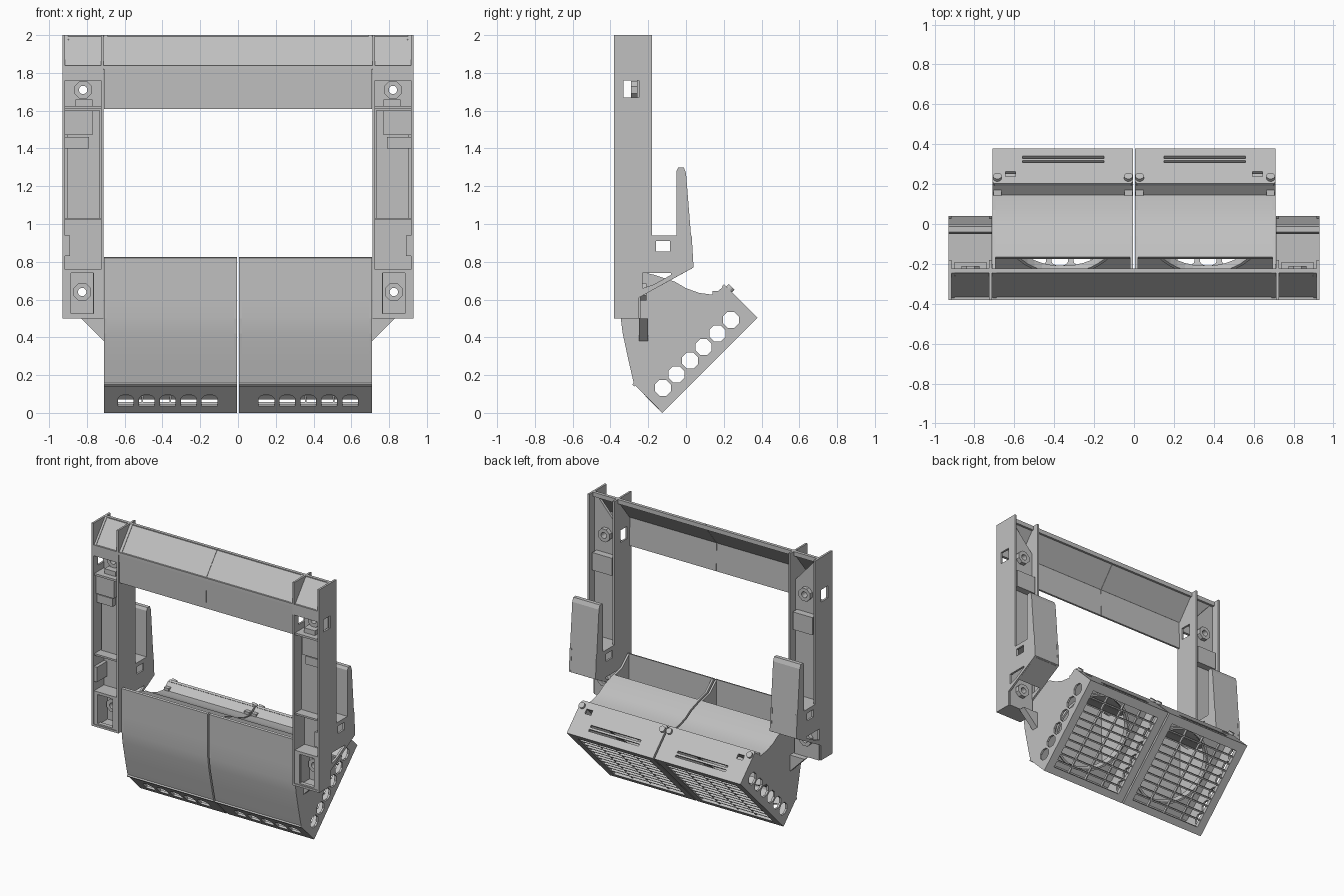
import bpy, bmesh, math
from mathutils import Vector, Matrix

cube = bpy.data.objects.get("Cube")
if cube:
    bpy.data.objects.remove(cube)

grey = bpy.data.materials.new("plain_grey")
grey.use_nodes = True
COLOUR = (0.53, 0.53, 0.53, 1)
grey.diffuse_color = COLOUR
next(n for n in grey.node_tree.nodes if n.type == 'BSDF_PRINCIPLED').inputs["Base Color"].default_value = COLOUR

X, Y, Z = Vector((1, 0, 0)), Vector((0, 1, 0)), Vector((0, 0, 1))
U = (Y + Z).normalized()       # along the tilted grille, front to back
V = (Z - Y).normalized()       # from the grille into the hood
CORNER = Vector((0, -0.125, 0))
SIZE = 0.7


def plate(name, loops, origin, ax, ay, t, smooth=False):
    """Flat outline with holes, thickened along ax x ay and mirrored in x."""
    curve = bpy.data.curves.new(name, 'CURVE')
    curve.dimensions, curve.fill_mode, curve.extrude = '2D', 'BOTH', abs(t) / 2
    for loop in loops:
        s = curve.splines.new('POLY')
        s.points.add(len(loop) - 1)
        for p, (a, b) in zip(s.points, loop):
            p.co = (a, b, 0, 1)
        s.use_cyclic_u = True
    temp = bpy.data.objects.new(name + "_outline", curve)
    bpy.context.collection.objects.link(temp)
    graph = bpy.context.evaluated_depsgraph_get()
    mesh = bpy.data.meshes.new_from_object(temp.evaluated_get(graph))
    bpy.data.objects.remove(temp)
    bpy.data.curves.remove(curve)
    n = ax.cross(ay)
    frame = Matrix((ax, ay, n)).transposed().to_4x4()
    mesh.transform(Matrix.Translation(Vector(origin) + n * t / 2) @ frame)
    bm = bmesh.new()
    bm.from_mesh(mesh)
    bmesh.ops.remove_doubles(bm, verts=bm.verts, dist=0.0001)
    bmesh.ops.recalc_face_normals(bm, faces=bm.faces)
    bm.to_mesh(mesh)
    bm.free()
    mesh.name = name
    mesh.materials.clear()
    mesh.materials.append(grey)
    ob = bpy.data.objects.new(name, mesh)
    bpy.context.collection.objects.link(ob)
    if smooth:
        bpy.ops.object.select_all(action='DESELECT')
        ob.select_set(True)
        bpy.context.view_layer.objects.active = ob
        bpy.ops.object.shade_smooth_by_angle(angle=math.radians(20))
    else:
        mesh.shade_flat()
    ob.modifiers.new("both_sides", 'MIRROR').use_clip = False
    return ob


def rect(a0, a1, b0, b1):
    return [(a0, b0), (a1, b0), (a1, b1), (a0, b1)]


def ring(a, b, r, n=24):
    return [(a + r * math.cos(math.tau * (i + .5) / n), b + r * math.sin(math.tau * (i + .5) / n)) for i in range(n)]


def side(name, loops, x0, x1, smooth=False):
    return plate(name, loops, (x0, 0, 0), Y, Z, x1 - x0, smooth)


def front(name, loops, y_back, t):
    return plate(name, loops, (0, y_back, 0), X, Z, t)


def box(name, x0, x1, y0, y1, z0, z1):
    return side(name, [rect(y0, y1, z0, z1)], x0, x1)


def sheet(name, pts, offset, x0, x1, smooth=False):
    inner = [(a + offset[0], b + offset[1]) for a, b in reversed(pts)]
    return side(name, [pts + inner], x0, x1, smooth)


# Post side walls with the arm bracket and its windows
wall = [(-.38, .5), (-.25, .5), (-.25, .61), (.04, .77), (.03, .94),
        (-.18, .94), (-.18, 2), (-.38, 2)]
windows = [rect(-.33, -.25, 1.67, 1.76), rect(-.16, -.085, .855, .91),
           [(-.23, .66), (-.17, .68), (-.08, .73), (-.08, .74), (-.23, .74)]]
side("post_outer_wall", [wall] + windows, .915, .93)
side("post_inner_wall", [wall] + windows, .712, .726)

# Upright fin, shelf and sloping floor of the bracket
side("rear_fin", [[(-.05, .73), (.04, .77), (0, 1.27), (-.012, 1.3), (-.04, 1.3), (-.05, 1.28)]], .712, .93)
box("bracket_shelf", .72, .92, -.24, -.04, .925, .94)
sheet("bracket_floor", [(-.15, .665), (.03, .764)], (0, .015), .72, .92)

# Post web with screw holes and washers
web = [(.72, .5), (.92, .5), (.92, 1.98), (.9, 1.98), (.72, 1.78)]
HOLES = [(.82, 1.71), (.825, .64)]
front("post_web", [web] + [ring(a, b, .022) for a, b in HOLES], -.24, .02)
for label, (a, b) in zip(("upper", "lower"), HOLES):
    for place, y in (("front", -.26), ("rear", -.21)):
        front(f"{label}_{place}_washer", [ring(a, b, .05, 8), ring(a, b, .022)], y, .03)

# Fittings inside the post channel
box("channel_pad", .73, .905, -.3, -.25, 1.03, 1.6)
box("channel_block", .77, .92, -.35, -.29, 1.47, 1.6)
box("channel_tab", .79, .92, -.34, -.29, 1.4, 1.46)
box("channel_ledge", .72, .92, -.37, -.25, 1.02, 1.033)
box("upper_ledge", .72, .92, -.37, -.25, 1.61, 1.625)
box("upper_socket", .77, .86, -.33, -.25, 1.625, 1.66)
box("upper_rim", .72, .92, -.38, -.36, 1.76, 1.83)
box("corner_stop", .89, .92, -.375, -.25, .83, .94)
box("rear_block", .74, .9, -.24, -.19, 1.44, 1.57)

# Lower post housing
front("lower_housing", [rect(.72, .92, .5, .76), rect(.765, .885, .525, .74)], -.345, .03)
box("housing_top", .72, .92, -.375, -.25, .745, .76)
box("housing_base", .72, .92, -.38, -.25, .5, .515)
for name, x in (("inner_rib", .755), ("outer_rib", .885)):
    box("housing_" + name, x, x + .012, -.36, -.25, .51, .75)
front("housing_gusset", [[(.7, .37), (.83, .5), (.7, .5)]], -.2, .05)

# Top beam: sloped cap over a vertical apron, running across the posts
sheet("beam_cap", [(-.24, 2), (-.375, 1.83)], (.018, -.012), .001, .92)
sheet("beam_apron", [(-.375, 1.835), (-.368, 1.61)], (.015, 0), .001, .71)
box("beam_rear_lip", .001, .92, -.245, -.222, 1.968, 2)
for name, x in (("inner", .69), ("outer", .9)):
    sheet(f"cap_{name}_rib", [(-.245, 2), (-.38, 1.83)], (.012, -.006), x, x + .02)
sheet("cap_lower_edge", [(-.38, 1.84), (-.38, 1.82)], (.02, 0), .001, .92)

# Hood side cheeks with a row of vents
A = (CORNER.y, CORNER.z)
back_edge = CORNER + U * SIZE
shell_back = [(.2, .67), (.145, .625), (.07, .635), (0, .66), (-.06, .695), (-.165, .73)]
shell_front = [(-.345, .82), (-.345, .62), (-.345, .5), (-.335, .42), (-.305, .28), (-.275, .15)]
cheek = [A, (back_edge.y, back_edge.z)] + shell_back + [(-.25, .75), (-.33, .82)] + shell_front
vents = []
for i in range(6):
    c = CORNER + U * (.095 + .102 * i) + V * .092
    vents.append(ring(c.y, c.z, .046, 8))
side("hood_outer_cheek", [cheek] + vents, .695, .71)
side("hood_inner_cheek", [cheek] + vents, .006, .02)

# Hood shell panels
sheet("hood_front_panel", shell_front, (.016, .004), .006, .71, True)
sheet("hood_back_panel", shell_back, (-.01, -.015), .006, .71, True)

# Slotted face along the lower front edge
slots = []
for i in range(5):
    c = .15 + .111 * i
    slots.append([(c - .042, .05), (c + .042, .05)] +
                 [(c + .042 * math.cos(a), .1 + .035 * math.sin(a))
                  for a in (math.pi * k / 8 for k in range(9))])
plate("hood_slotted_face", [rect(.006, .71, 0, .215)] + slots, CORNER, X, V, -.015)
plate("slotted_face_lip", [rect(.006, .71, .205, .22)], CORNER - U * .006, X, V, -.02)

# Rear face with two long slots, a square port and corner knobs
rear = [(.006, 0), (.71, 0), (.71, .235), (.7, .25), (.016, .25), (.006, .235)]
cuts = [rect(.15, .56, .055, .07), rect(.15, .56, .085, .1), rect(.595, .645, .165, .2)]
plate("hood_rear_face", [rear] + cuts, back_edge + U * .013, X, V, .015)
for name, x in (("inner", .028), ("outer", .685)):
    plate(f"rear_{name}_knob", [ring(x, .212, .022, 12)], back_edge + U * .03, X, V, .03)
    box(f"rear_{name}_clip", x - .02, x + .02, .14, .185, .62, .645)

# Intake grille: frame, slats and dividers
plate("grille_frame", [rect(.006, .71, 0, SIZE), rect(.065, .65, .05, .65)], CORNER, X, U, .03)
for i in range(10):
    u = .1 + .0555 * i
    plate(f"grille_slat_{i + 1}", [rect(.06, .655, u - .005, u + .005)], CORNER + V * .004, X, U, .03)
for i in range(3):
    x = .21 + .148 * i
    plate(f"grille_divider_{i + 1}", [rect(x - .004, x + .004, .045, .655)], CORNER + V * .01, X, U, .02)

# Inner baffle with a round fan opening
plate("fan_baffle", [rect(.02, .695, .03, .63), ring(.358, .35, .27, 40)], CORNER + V * .22, X, U, .015)
plate("fan_collar", [ring(.358, .35, .285, 40), ring(.358, .35, .27, 40)], CORNER + V * .2, X, U, .05)
